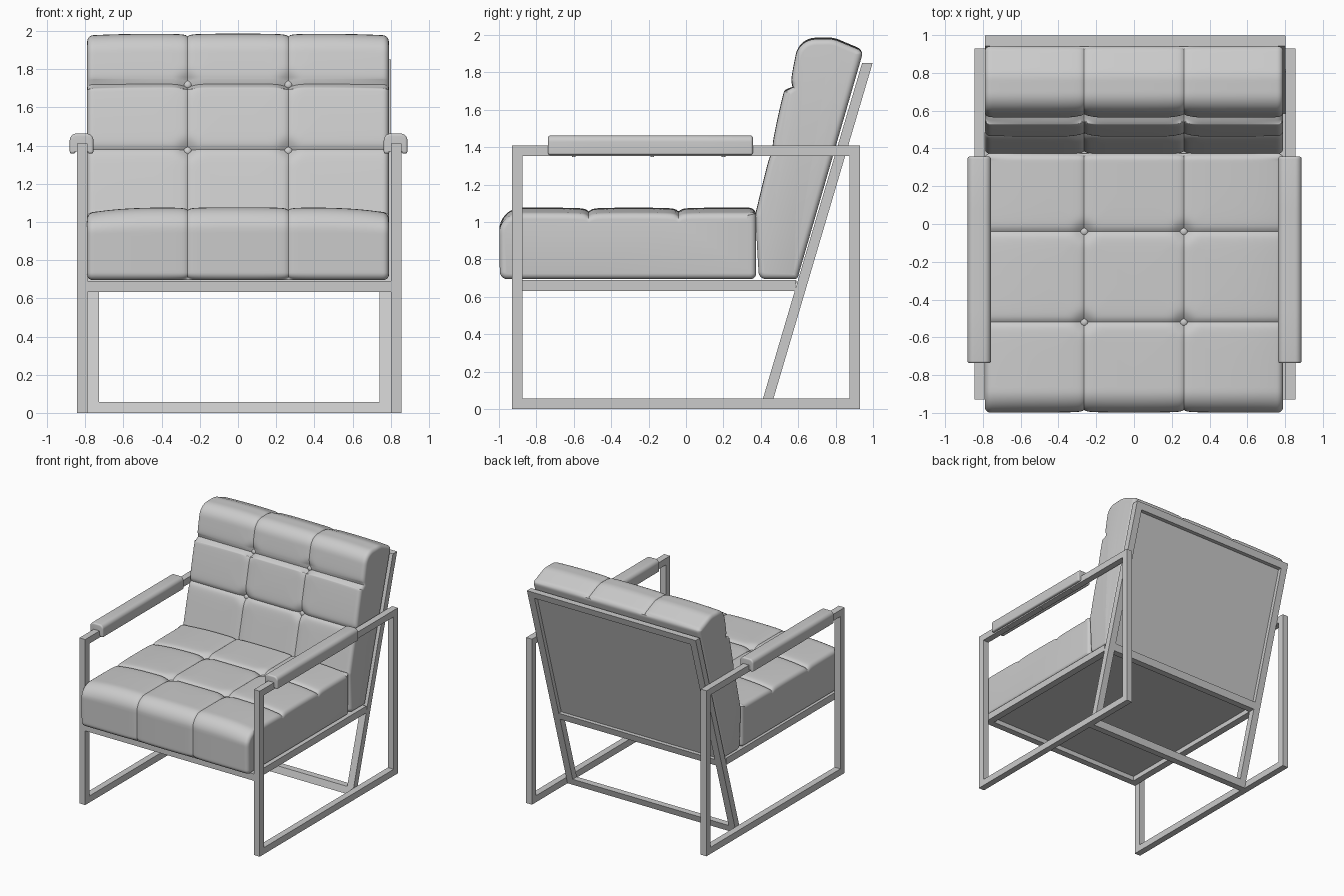
import bpy, bmesh, math
from mathutils import Vector

cube = bpy.data.objects.get("Cube")
if cube:
    bpy.data.objects.remove(cube, do_unlink=True)

grey = bpy.data.materials.new("plain grey")
grey.use_nodes = True
grey.diffuse_color = (0.6, 0.6, 0.6, 1)
grey.node_tree.nodes["Principled BSDF"].inputs["Base Color"].default_value = (0.6, 0.6, 0.6, 1)


def finish(bm, name, smooth):
    bmesh.ops.recalc_face_normals(bm, faces=bm.faces)
    mesh = bpy.data.meshes.new(name)
    bm.to_mesh(mesh)
    bm.free()
    mesh.materials.append(grey)
    ob = bpy.data.objects.new(name, mesh)
    bpy.context.collection.objects.link(ob)
    if smooth:
        bpy.ops.object.select_all(action='DESELECT')
        ob.select_set(True)
        bpy.context.view_layer.objects.active = ob
        bpy.ops.object.shade_smooth_by_angle(angle=math.radians(40))
    return ob


def rounded_profile(corners, step):
    """Closed counterclockwise outline from (u, v, radius) corners, evenly divided."""
    raw = []
    n = len(corners)
    for i, (u, v, r) in enumerate(corners):
        p = Vector((u, v))
        if r == 0:
            raw.append(p)
            continue
        a = (Vector(corners[i - 1][:2]) - p).normalized()
        b = (Vector(corners[(i + 1) % n][:2]) - p).normalized()
        half = a.angle(b) / 2
        centre = p + (a + b).normalized() * r / math.sin(half)
        start = p + a * r / math.tan(half) - centre
        turn = math.pi - 2 * half
        if a.x * b.y - a.y * b.x > 0:
            turn = -turn
        first = math.atan2(start.y, start.x)
        for k in range(9):
            t = first + turn * k / 8
            raw.append(centre + Vector((math.cos(t), math.sin(t))) * r)
    out = []
    for p, q in zip(raw, raw[1:] + raw[:1]):
        parts = max(1, round((q - p).length / step))
        out += [p.lerp(q, k / parts) for k in range(parts)]
    return out


def sweep(name, corners, stations, place, step=9, end_radius=0, depth=None, smooth=False):
    """Sweep an outline through stations, rounding both ends and pressing in by depth."""
    pts = rounded_profile(corners, step)
    n = len(pts)
    normals = []
    for i in range(n):
        t = (pts[(i + 1) % n] - pts[i - 1]).normalized()
        normals.append(Vector((t.y, -t.x)))
    bm = bmesh.new()
    rings = []
    for w in stations:
        edge = min(w - stations[0], stations[-1] - w)
        inset = 0
        if edge < end_radius:
            inset = end_radius - math.sqrt(end_radius ** 2 - (end_radius - edge) ** 2)
        ring = []
        for p, nor in zip(pts, normals):
            d = inset + (depth(p, nor, w) if depth else 0)
            q = p - nor * d
            ring.append(bm.verts.new(place(q.x, q.y, w)))
        rings.append(ring)
    for a, b in zip(rings, rings[1:]):
        for i in range(n):
            j = (i + 1) % n
            bm.faces.new((a[i], a[j], b[j], b[i]))
    bm.faces.new(rings[0])
    bm.faces.new(rings[-1])
    return finish(bm, name, smooth)


def across(u, v, w):
    return (w, u, v)


def lengthwise(u, v, w):
    return (u, w, v)


def box(name, x, y, z):
    corners = [(y[0], z[0], 0), (y[1], z[0], 0), (y[1], z[1], 0), (y[0], z[1], 0)]
    return sweep(name, corners, sorted(x), across)


def spaced(half, r, count):
    """Stations from -half to half, with extra ones in the rounded ends."""
    ends = [half - r * (1 - math.cos(k * math.pi / 10)) for k in range(5)]
    mid = [(half - r) * (2 * k / count - 1) for k in range(count + 1)]
    return [-e for e in ends] + mid + ends[::-1]


# Tufted cushions with seams and buttons
HALF, ROUND, STRIPS = 0.79, 0.03, 150
SEAM_X = (HALF - ROUND) * 52 / STRIPS


def cushion(name, corners, seams, crown):
    def depth(p, nor, w):
        if nor.x > -0.3 and nor.y < 0.3:
            return 0
        dx = abs(abs(w) - SEAM_X)
        dy = min((p - Vector(s)).length for s in seams)
        crease = 0.008 * math.exp(-dx / 0.01) + 0.014 * math.exp(-dy / 0.014)
        puff = 0.006 * math.exp(-min(dx, dy) / 0.06)
        dimple = 0.024 * math.exp(-(dx * dx + dy * dy) / 0.002)
        return crease + puff + dimple + crown * max(nor.y, 0) * (abs(w) / HALF) ** 5

    sweep(name, corners, spaced(HALF, ROUND, STRIPS), across, 0.014, ROUND, depth, True)


def button(name, x, y, z, tilt):
    bm = bmesh.new()
    bmesh.ops.create_uvsphere(bm, u_segments=16, v_segments=10, radius=0.021)
    bmesh.ops.scale(bm, verts=bm.verts, vec=(1, 1, 0.6))
    ob = finish(bm, name, True)
    ob.location = (x, y, z)
    ob.rotation_euler.x = tilt


seat_seams = [(-0.04, 1.077), (-0.52, 1.077)]
back_seams = [(0.452, 1.385), (0.552, 1.732)]
cushion("seat_cushion",
        [(-0.995, 0.695, 0.04), (0.375, 0.695, 0.03), (0.375, 1.077, 0.04)]
        + [(y, z, 0) for y, z in seat_seams] + [(-1.0, 1.077, 0.12)],
        seat_seams, 0.032)
cushion("back_cushion",
        [(0.39, 0.695, 0.04), (0.595, 0.695, 0.02), (0.95, 1.92, 0.04), (0.79, 1.987, 0.15),
         (0.605, 1.985, 0.11), (0.556, 1.75, 0.01), (*back_seams[1], 0), (0.522, 1.705, 0.02),
         (*back_seams[0], 0), (0.37, 1.04, 0.1)],
        back_seams, 0.01)
for x in (-SEAM_X, SEAM_X):
    for y, z in seat_seams:
        button("seat_button", x, y, z - 0.042, 0)
    for y, z in back_seams:
        button("back_button", x, y + 0.04, z - 0.012, math.radians(75))

# Side frames, armrests and slanted posts
BAR = 0.056
IN, OUT = 0.795, 0.85
POST_IN = 0.735
SHIFT = 0.006
SPAN = (SHIFT - POST_IN, SHIFT + POST_IN)
SEAT_Z = (0.632, 0.69)


def lean(z):
    return 0.395 + 0.2955 * z


def slanted(name, z0, z1, x, front=0.0, back=BAR):
    corners = [(lean(z0) + front, z0, 0), (lean(z0) + back, z0, 0),
               (lean(z1) + back, z1, 0), (lean(z1) + front, z1, 0)]
    sweep(name, corners, x, across)


for side, s in (("left", 1), ("right", -1)):
    rail_x = (SHIFT + s * IN, SHIFT + s * OUT)
    box(side + "_floor_rail", rail_x, (-0.93, 0.93), (0, BAR))
    box(side + "_arm_rail", rail_x, (-0.93, 0.93), (1.41 - BAR, 1.41))
    box(side + "_front_leg", rail_x, (-0.93, -0.93 + BAR), (BAR, 1.41 - BAR))
    box(side + "_rear_leg", rail_x, (0.93 - BAR, 0.93), (BAR, 1.41 - BAR))
    post = sorted((SHIFT + s * POST_IN, SHIFT + s * IN))
    slanted(side + "_back_post", 0, 1.85, post)
    box(side + "_seat_rail", post, (-0.93, lean(0.64)), SEAT_Z)

    # Padded cap that wraps over the arm rail
    mid = SHIFT / 2 + s * (IN + OUT) / 2
    o, i = 0.062, 0.031
    cap = [(mid - o, 1.358, 0.012), (mid - i, 1.358, 0.012), (mid - i, 1.412, 0),
           (mid + i, 1.412, 0), (mid + i, 1.358, 0.012), (mid + o, 1.358, 0.012),
           (mid + o, 1.463, 0.035), (mid - o, 1.463, 0.035)]
    pad = sweep(side + "_armrest", cap, spaced(0.547, 0.012, 4), lengthwise,
                0.05, 0.012, None, True)
    pad.location.y = -0.19
    for y in (-0.6, -0.18, 0.2):
        bm = bmesh.new()
        bmesh.ops.create_cone(bm, cap_ends=True, segments=12, radius1=0.01, radius2=0.01, depth=0.012)
        finish(bm, side + "_arm_screw", False).location = (mid, y, 1.354)

# Cross bars and panels
box("seat_front_bar", SPAN, (-0.93, -0.93 + BAR), SEAT_Z)
box("seat_panel", SPAN, (-0.93 + BAR, lean(0.66)), (0.672, 0.687))
slanted("floor_cross_bar", 0, BAR, SPAN)
slanted("back_lower_bar", *SEAT_Z, SPAN)
slanted("back_upper_bar", 1.85 - BAR, 1.85, SPAN)
slanted("back_panel", SEAT_Z[1], 1.85 - BAR, SPAN, 0.004, 0.022)
